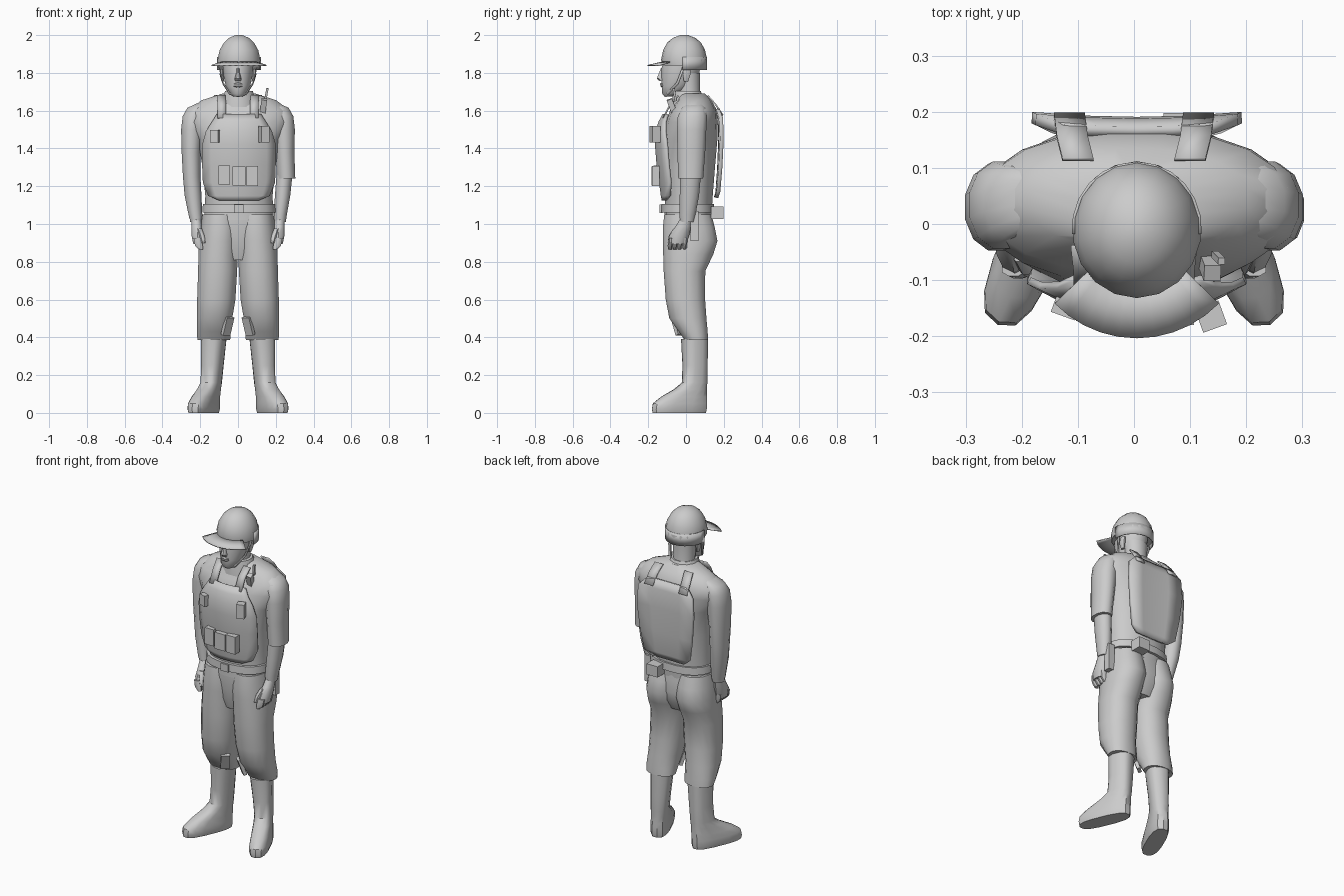
import bpy, bmesh, math
from mathutils import Matrix

grey = bpy.data.materials.new("light grey")
grey.diffuse_color = (0.6, 0.6, 0.6, 1)


def finish(name, bm, angle=40):
    bmesh.ops.recalc_face_normals(bm, faces=bm.faces)
    me = bpy.data.meshes.new(name)
    bm.to_mesh(me)
    bm.free()
    me.materials.append(grey)
    ob = bpy.data.objects.new(name, me)
    bpy.context.collection.objects.link(ob)
    bpy.ops.object.select_all(action='DESELECT')
    bpy.context.view_layer.objects.active = ob
    ob.select_set(True)
    bpy.ops.object.shade_smooth_by_angle(angle=math.radians(angle))
    return ob


def loft(name, rings, n=14, power=2.0, side=1, pivot=None, turn=0):
    """Skin of rings (z, cx, cy, rx, ry); pivot and turn swing it about z."""
    bm = bmesh.new()
    loops = []
    for z, cx, cy, rx, ry in rings:
        loop = []
        for i in range(n):
            a = 2 * math.pi * (i + 0.5) / n
            c, s = math.cos(a), math.sin(a)
            x = cx + rx * math.copysign(abs(c) ** (2 / power), c)
            y = cy + ry * math.copysign(abs(s) ** (2 / power), s)
            loop.append(bm.verts.new((x, y, z)))
        loops.append(loop)
    for a, b in zip(loops, loops[1:]):
        for i in range(n):
            j = (i + 1) % n
            bm.faces.new((a[i], a[j], b[j], b[i]))
    bm.faces.new(loops[0])
    bm.faces.new(loops[-1])
    if pivot:
        bmesh.ops.rotate(bm, verts=bm.verts, cent=pivot,
                         matrix=Matrix.Rotation(math.radians(turn), 3, 'Z'))
    bmesh.ops.scale(bm, verts=bm.verts, vec=(side, 1, 1))
    return finish(name, bm)


def box(name, centre, size, rot=(0, 0, 0)):
    bm = bmesh.new()
    bmesh.ops.create_cube(bm, size=1)
    bmesh.ops.scale(bm, verts=bm.verts, vec=size)
    for ax, deg in zip('XYZ', rot):
        bmesh.ops.rotate(bm, verts=bm.verts, matrix=Matrix.Rotation(math.radians(deg), 3, ax))
    bmesh.ops.translate(bm, verts=bm.verts, vec=centre)
    return finish(name, bm)


def sheet(name, rows, thick):
    """Thin shell over a grid of points."""
    bm = bmesh.new()
    grid = [[bm.verts.new(p) for p in row] for row in rows]
    for a, b in zip(grid, grid[1:]):
        for i in range(len(a) - 1):
            bm.faces.new((a[i], a[i + 1], b[i + 1], b[i]))
    ob = finish(name, bm)
    mod = ob.modifiers.new("thickness", 'SOLIDIFY')
    mod.thickness = thick
    mod.offset = 0
    return ob


def strip(name, path, width, thick=0.008):
    """Flat strap following a path, its width along x."""
    return sheet(name, [[(x - width / 2, y, z), (x + width / 2, y, z)] for x, y, z in path], thick)


# Shirt with broad sloping shoulders
loft("shirt", [(1.02, .005, .01, .185, .125), (1.15, .005, .015, .18, .128), (1.3, .005, .012, .195, .143),
               (1.45, .005, .018, .22, .15), (1.54, .005, .032, .28, .138), (1.6, .005, .04, .272, .127),
               (1.655, .005, .045, .2, .09), (1.69, .005, .03, .09, .07)], n=20, power=2.2)
loft("collar", [(1.62, .005, .02, .105, .1), (1.67, .005, .01, .09, .085), (1.705, .005, .005, .075, .075)], n=12)
loft("neck", [(1.62, 0, .02, .07, .07), (1.7, 0, .015, .062, .06), (1.8, 0, .015, .07, .06)], n=12)

# Head and face
loft("head", [(1.675, 0, -.085, .025, .03), (1.69, 0, -.075, .045, .052), (1.73, 0, -.05, .066, .08),
              (1.78, 0, -.032, .077, .1), (1.84, 0, -.025, .083, .105), (1.9, 0, -.015, .08, .1)], n=16)
loft("nose", [(1.758, 0, -.13, .018, .012), (1.77, 0, -.136, .019, .02), (1.8, 0, -.13, .01, .014),
              (1.825, 0, -.125, .007, .008)], n=8)
loft("lips", [(1.722, 0, -.122, .012, .008), (1.73, 0, -.125, .026, .011), (1.736, 0, -.127, .026, .008),
              (1.742, 0, -.128, .024, .011), (1.748, 0, -.125, .01, .006)], n=8)

# Helmet with brim and neck band
loft("helmet", [(1.84, .005, -.008, .113, .118), (1.87, .005, -.01, .115, .122), (1.92, .005, -.01, .104, .111),
                (1.96, .005, -.01, .081, .09), (1.985, .005, -.01, .054, .06), (2.0, .005, -.01, .018, .02)], n=18)
sheet("helmet_brim", [[(.005 + r * math.sin(t), -r * math.cos(t), z)
                       for t in [math.radians(-46 + 92 * i / 10) for i in range(11)]]
                      for r, z in ((.12, 1.858), (.16, 1.849), (.203, 1.839))], .006)
sheet("helmet_neck_band", [[(.005 + .113 * math.sin(t), -.008 - .116 * math.cos(t), z)
                            for t in [math.radians(85 + 190 * i / 12) for i in range(13)]]
                           for z in (1.815, 1.885)], .006)

# Front and back armour
front = [(1.125, .1, -.122), (1.15, .16, -.128), (1.22, .188, -.138), (1.32, .192, -.152), (1.42, .192, -.16),
         (1.49, .172, -.157), (1.54, .14, -.14), (1.58, .115, -.118)]
sheet("front_armour", [[(.005 + w * u, y + 1.6 * (w * u) ** 2, z) for u in (-1, -.75, -.5, -.2, .2, .5, .75, 1)]
                       for z, w, y in front], .014)
back = [(1.14, .11, .158), (1.17, .15, .166), (1.3, .172, .175), (1.45, .187, .181),
        (1.56, .18, .178), (1.61, .13, .164)]
sheet("back_armour", [[(.005 + w * u, y + .25 * (w * u) ** 2, z) for u in (-1, -.5, 0, .5, 1)]
                      for z, w, y in back], .02)
for s, tag in ((-1, "right"), (1, "left")):
    strip(tag + "_front_strap", [(s * .085, -.12, 1.56), (s * .085, -.085, 1.63), (s * .09, -.04, 1.68)], .045)
    strip(tag + "_back_strap", [(s * .1, .115, 1.68), (s * .11, .155, 1.635), (s * .115, .195, 1.575)], .055)

# Pouches on the armour
box("left_belly_pouch", (.076, -.16, 1.255), (.062, .04, .105))
box("middle_belly_pouch", (.005, -.163, 1.255), (.07, .04, .1))
box("right_belly_pouch", (-.073, -.155, 1.26), (.06, .035, .1))
box("left_chest_pouch", (.137, -.165, 1.475), (.045, .045, .085), (0, 0, 20))
box("right_chest_pouch", (-.122, -.15, 1.465), (.045, .03, .065), (0, 0, -20))
box("shoulder_radio", (.135, -.075, 1.625), (.03, .03, .075), (20, 8, 0))
box("radio_aerial", (.15, -.06, 1.685), (.012, .012, .07), (10, 10, 0))

# Belt and its gear
loft("belt", [(1.06, .005, .01, .196, .142), (1.105, .005, .01, .193, .14)], n=20, power=2.3)
box("buckle", (.005, -.132, 1.08), (.05, .014, .045))
box("back_belt_pouch", (.09, .165, 1.06), (.075, .065, .065))
box("holster", (.215, .045, .99), (.04, .04, .16))

# Trouser seat joining both legs
loft("trouser_seat", [(.81, 0, .01, .1, .09), (.87, 0, .018, .16, .115), (.93, 0, .02, .185, .125),
                      (1.0, .003, .012, .188, .125), (1.06, .005, .01, .185, .122)], n=18, power=2.4)

for s, tag in ((-1, "right"), (1, "left")):
    # Trouser leg
    loft(tag + "_trouser_leg", [(.385, .128, .055, .088, .063), (.43, .128, .038, .092, .078),
                                (.5, .124, .01, .095, .1), (.6, .115, -.003, .103, .106),
                                (.75, .108, -.008, .105, .112), (.84, .105, .012, .106, .135),
                                (.91, .1, .022, .108, .147), (.98, .096, .015, .104, .14),
                                (1.05, .094, .01, .096, .127)], n=16, power=2.2, side=s)
    box(tag + "_knee_patch", (s * .055, -.045, .46), (.05, .02, .1), (20, 0, s * -40))
    # Boot, shaft leaning out and toe turned outward
    loft(tag + "_boot", [(0, .145, -.045, .05, .153), (.02, .145, -.045, .055, .157), (.05, .145, -.042, .055, .154),
                         (.085, .144, -.018, .052, .13), (.125, .142, .02, .05, .09), (.16, .14, .045, .05, .067),
                         (.25, .135, .05, .054, .065), (.39, .127, .05, .063, .068)],
         n=14, power=2.7, side=s, pivot=(.14, .05, 0), turn=23)
    # Arm: wide short sleeve on the left, long smooth one on the right
    cuff = [(1.24, .255, .025, .05, .068)] if s > 0 else [(1.03, .223, .006, .036, .043),
                                                         (1.15, .238, .018, .046, .058), (1.25, .245, .025, .048, .066)]
    loft(tag + "_sleeve", cuff + [(1.38, .248, .028, .052, .076), (1.5, .243, .03, .06, .08),
                                  (1.57, .235, .034, .06, .08), (1.615, .215, .04, .055, .065),
                                  (1.64, .18, .045, .035, .045)], n=12, power=2.1, side=s)
    loft(tag + "_forearm", [(1.01, .222, .005, .032, .038), (1.05, .224, .008, .036, .044),
                            (1.15, .236, .018, .042, .053), (1.28, .248, .025, .044, .058)], n=12, side=s)
    # Hand with curled fingers and thumb
    loft(tag + "_hand", [(.895, .21, -.045, .028, .045), (.94, .214, -.035, .034, .052),
                         (.985, .218, -.015, .03, .042), (1.03, .222, .003, .027, .032)], n=10, side=s)
    for i in range(4):
        y = -.085 + .026 * i
        loft(tag + "_finger", [(.865, .197, y, .012, .011), (.885, .207, y, .022, .013),
                               (.925, .215, y + .004, .022, .013)], n=8, side=s)
    loft(tag + "_thumb", [(.9, .182, -.085, .012, .013), (.94, .192, -.075, .015, .017),
                          (.975, .205, -.05, .015, .018)], n=8, side=s)
    # Ear and chin strap
    loft(tag + "_ear", [(1.755, .08, 0, .008, .012), (1.79, .086, .003, .012, .022),
                        (1.82, .086, .005, .01, .022)], n=8, side=s)
    sheet(tag + "_chin_strap", [[(s * .1, -.02, 1.83), (s * .08, -.05, 1.75), (s * .045, -.1, 1.695),
                                 (0, -.115, 1.682)],
                                [(s * .1, -.008, 1.83), (s * .08, -.038, 1.742), (s * .045, -.09, 1.686),
                                 (0, -.105, 1.673)]], .005)
